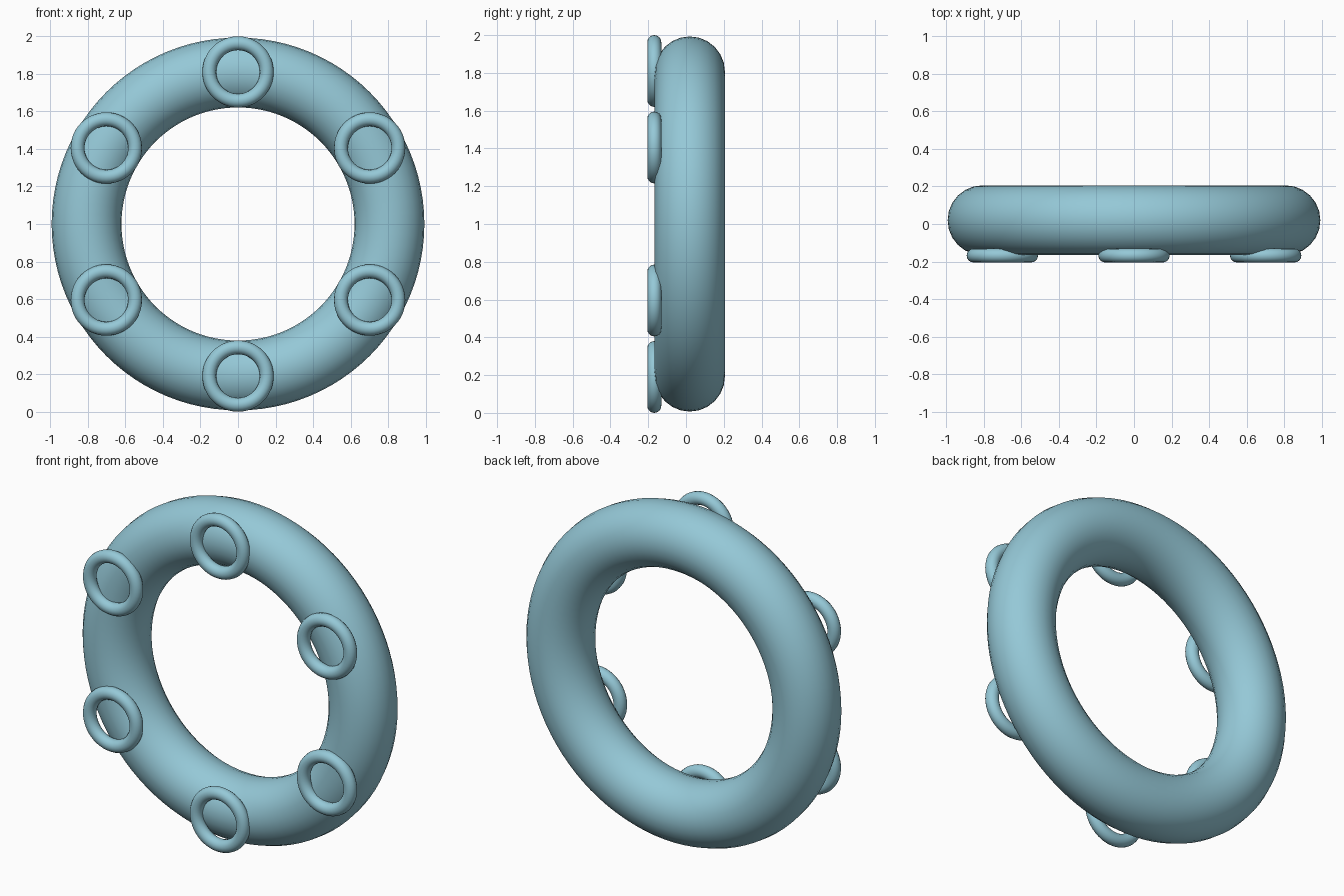
import bpy
import math

if "Cube" in bpy.data.objects:
    bpy.data.objects.remove(bpy.data.objects["Cube"])


def ring(name, location, major, minor, major_segments, minor_segments):
    """Smooth torus standing upright, with its axis along y."""
    bpy.ops.mesh.primitive_torus_add(
        location=location, rotation=(math.pi / 2, 0, 0),
        major_radius=major, minor_radius=minor,
        major_segments=major_segments, minor_segments=minor_segments)
    obj = bpy.context.object
    obj.name = name
    bpy.ops.object.shade_smooth()
    mat = obj.data.materials
    mat.append(teal)
    return obj


teal = bpy.data.materials.new("pale_teal")
teal.diffuse_color = (0.30, 0.58, 0.68, 1)
teal.use_nodes = True
teal.node_tree.nodes["Principled BSDF"].inputs["Base Color"].default_value = teal.diffuse_color

CENTRE_Z = 1.0
RING_RADIUS = 0.807

# Large main ring
ring("main_ring", (0, 0.02, CENTRE_Z), RING_RADIUS, 0.186, 96, 24)

# Six small rings evenly spaced on the front face
for i in range(6):
    a = math.radians(90 + 60 * i)
    ring(f"small_ring_{i + 1}",
         (0.81 * math.cos(a), -0.168, CENTRE_Z + 0.81 * math.sin(a)),
         0.153, 0.037, 48, 16)
